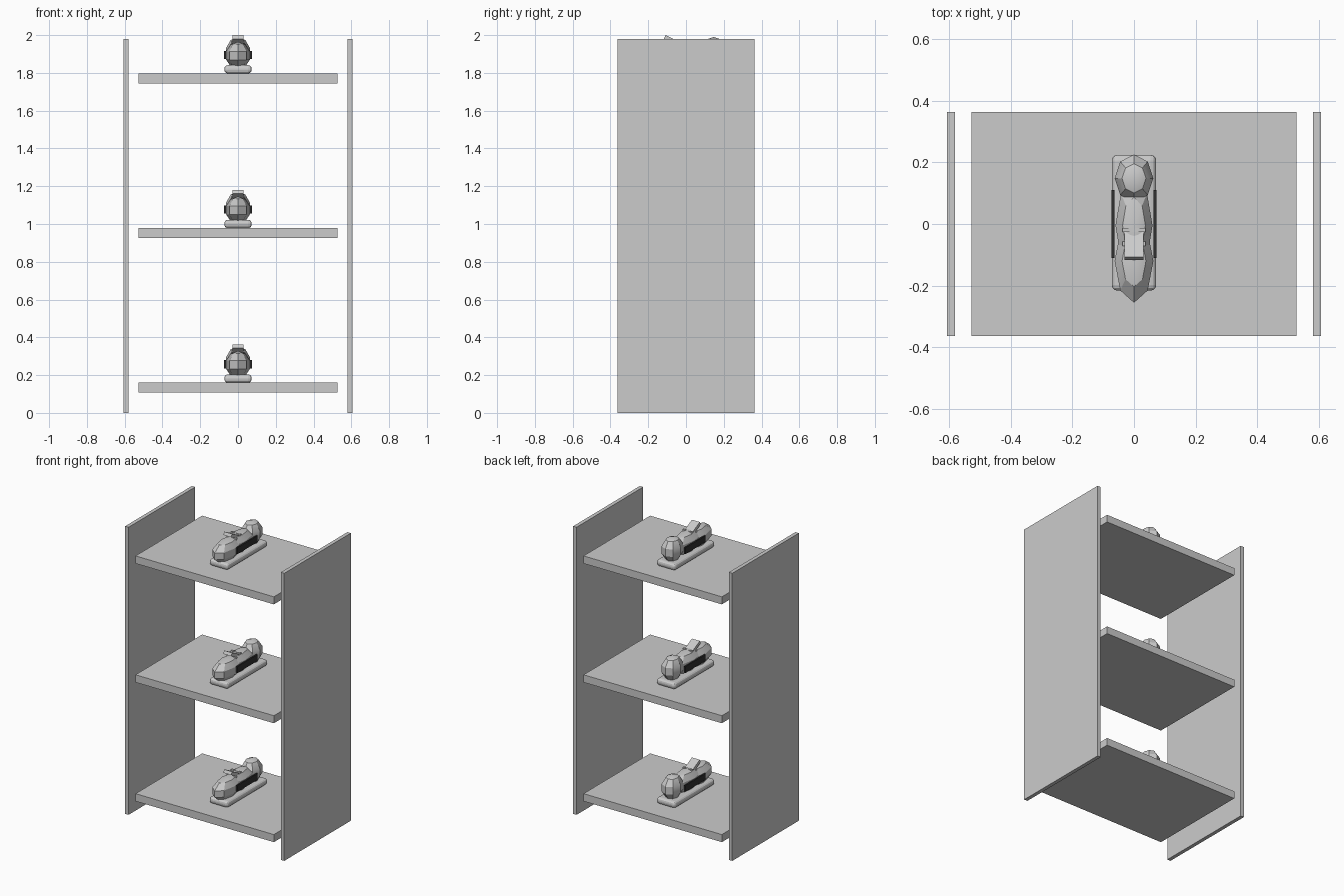
import bpy, bmesh, math
from mathutils import Matrix

if "Cube" in bpy.data.objects:
    bpy.data.objects.remove(bpy.data.objects["Cube"])

dark = bpy.data.materials.new("dark_trim")
dark.diffuse_color = (0.03, 0.03, 0.03, 1)
dark.use_nodes = True
dark.node_tree.nodes["Principled BSDF"].inputs["Base Color"].default_value = dark.diffuse_color


def finish(bm, name, loc, tilt=0, mat=None):
    me = bpy.data.meshes.new(name)
    bm.to_mesh(me)
    bm.free()
    ob = bpy.data.objects.new(name, me)
    bpy.context.collection.objects.link(ob)
    ob.location = loc
    ob.rotation_euler.x = math.radians(tilt)
    if mat:
        me.materials.append(mat)
    return ob


def box(name, loc, size, tilt=0, mat=None, bevel=0):
    bm = bmesh.new()
    bmesh.ops.create_cube(bm, size=1, matrix=Matrix.Diagonal((*size, 1)))
    ob = finish(bm, name, loc, tilt, mat)
    if bevel:
        m = ob.modifiers.new("round", "BEVEL")
        m.width, m.segments = bevel, 3
    return ob


def blob(name, loc, radii):
    # low-poly ellipsoid, eight sides, pole up
    bm = bmesh.new()
    bmesh.ops.create_uvsphere(bm, u_segments=8, v_segments=5, radius=1,
                              matrix=Matrix.Diagonal((*radii, 1)))
    for f in bm.faces:
        f.smooth = True
    ob = finish(bm, name, loc)
    ob.data.set_sharp_from_angle(angle=math.radians(30))
    return ob


# side panels
for s, side in ((-1, "left"), (1, "right")):
    box(f"{side}_panel", (s * 0.593, 0, 0.99), (0.026, 0.725, 1.98))

# three shelves, one shoe on each
for i in range(3):
    z = 0.16 + i * 0.8185
    box(f"shelf_{i}", (0, 0, z - 0.026), (1.054, 0.725, 0.052))
    # sole
    box(f"sole_{i}", (0, 0.004, z + 0.022), (0.144, 0.44, 0.044), bevel=0.018)
    # upper: toe, middle and heel
    blob(f"toe_{i}", (0, -0.12, z + 0.095), (0.066, 0.142, 0.073))
    blob(f"shoe_body_{i}", (0, -0.005, z + 0.1), (0.063, 0.155, 0.073))
    blob(f"heel_{i}", (0, 0.148, z + 0.11), (0.066, 0.081, 0.083))
    # tongue rising towards the front
    box(f"tongue_{i}", (0, -0.063, z + 0.168), (0.06, 0.11, 0.022), tilt=-27)
    # laces
    for k in range(3):
        box(f"lace_{i}_{k}", (0, -0.02 - 0.044 * k, z + 0.166 - 0.015 * k),
            (0.074, 0.013, 0.01))
    # dark side stripes
    for s in (-1, 1):
        box(f"side_stripe_{i}", (s * 0.068, 0, z + 0.098), (0.01, 0.22, 0.044), mat=dark)
